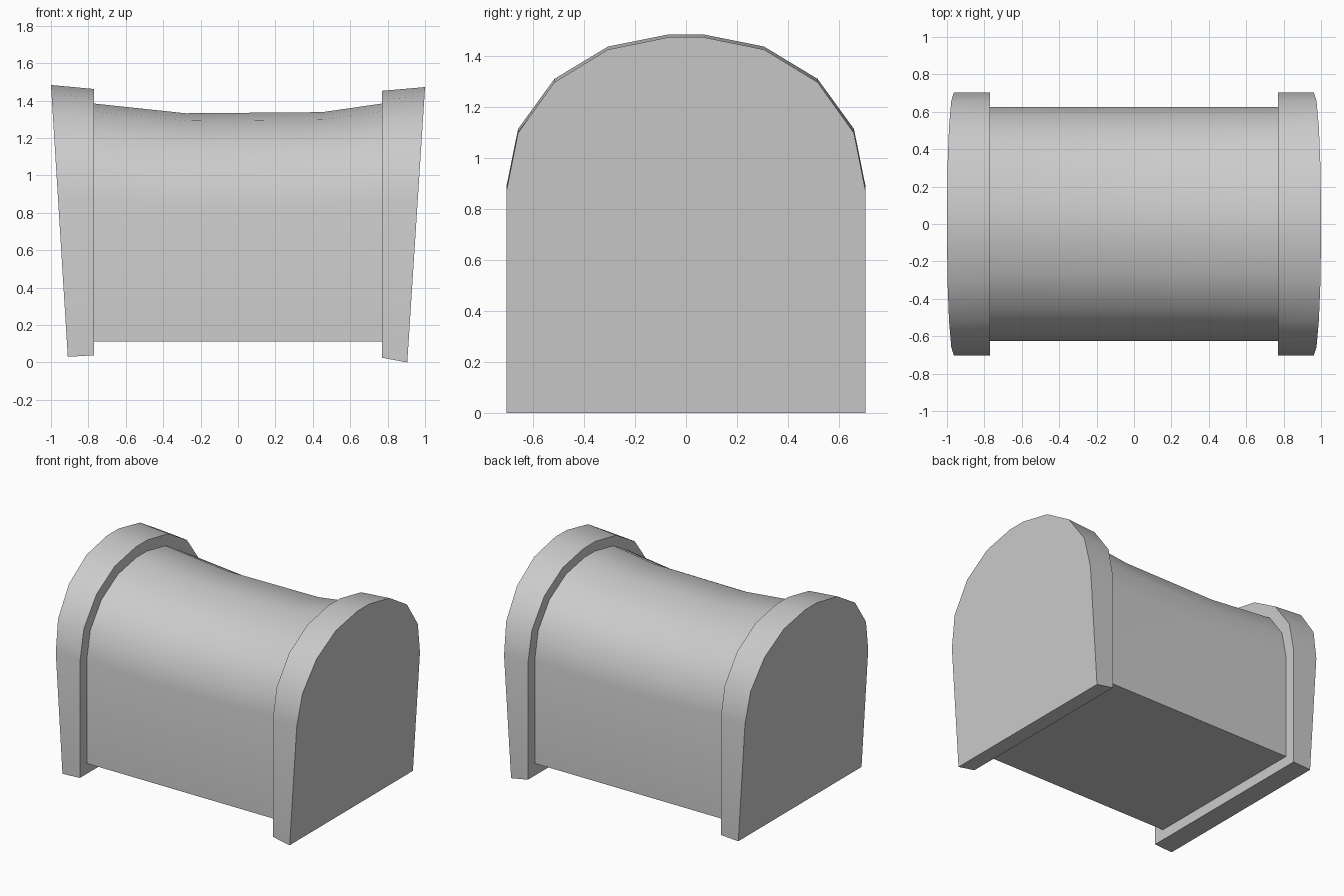
import bpy, bmesh
from math import radians

if "Cube" in bpy.data.objects:
    bpy.data.objects.remove(bpy.data.objects["Cube"])

# Half of the arched section: (width fraction, height fraction)
HALF = [(1, 0), (1, 0.592), (0.936, 0.745), (0.733, 0.88), (0.435, 0.967), (0.095, 1)]
ARCH = HALF + [(-y, z) for y, z in reversed(HALF)]

# Stations along x: (x at bottom, x at top, half width, bottom z, top z)
STATIONS = [
    (-0.91, -1.0, 0.703, 0.03, 1.483),   # left end cap
    (-0.77, -0.77, 0.703, 0.038, 1.462),
    (-0.77, -0.77, 0.625, 0.113, 1.384),  # sagging body
    (-0.28, -0.28, 0.625, 0.113, 1.332),
    (0.45, 0.45, 0.625, 0.113, 1.338),
    (0.77, 0.77, 0.625, 0.113, 1.384),
    (0.77, 0.77, 0.703, 0.025, 1.452),   # right end cap
    (0.905, 1.0, 0.703, 0.0, 1.472),
]

# Loft the sections into one closed shell with stepped rims
bm = bmesh.new()
rings = [[bm.verts.new((x0 + (x1 - x0) * f, w * y, z0 + (z1 - z0) * f)) for y, f in ARCH]
         for x0, x1, w, z0, z1 in STATIONS]
n = len(ARCH)
for a, b in zip(rings, rings[1:]):
    for i in range(n):
        j = (i + 1) % n
        bm.faces.new((a[i], a[j], b[j], b[i]))
bm.faces.new(rings[0])
bm.faces.new(rings[-1])
bmesh.ops.recalc_face_normals(bm, faces=bm.faces)

mesh = bpy.data.meshes.new("arched_body_with_end_caps")
bm.to_mesh(mesh)
bm.free()
body = bpy.data.objects.new("arched_body_with_end_caps", mesh)
bpy.context.collection.objects.link(body)

# Smooth arch, crisp rims and base
bpy.context.view_layer.objects.active = body
body.select_set(True)
bpy.ops.object.shade_smooth_by_angle(angle=radians(35))
